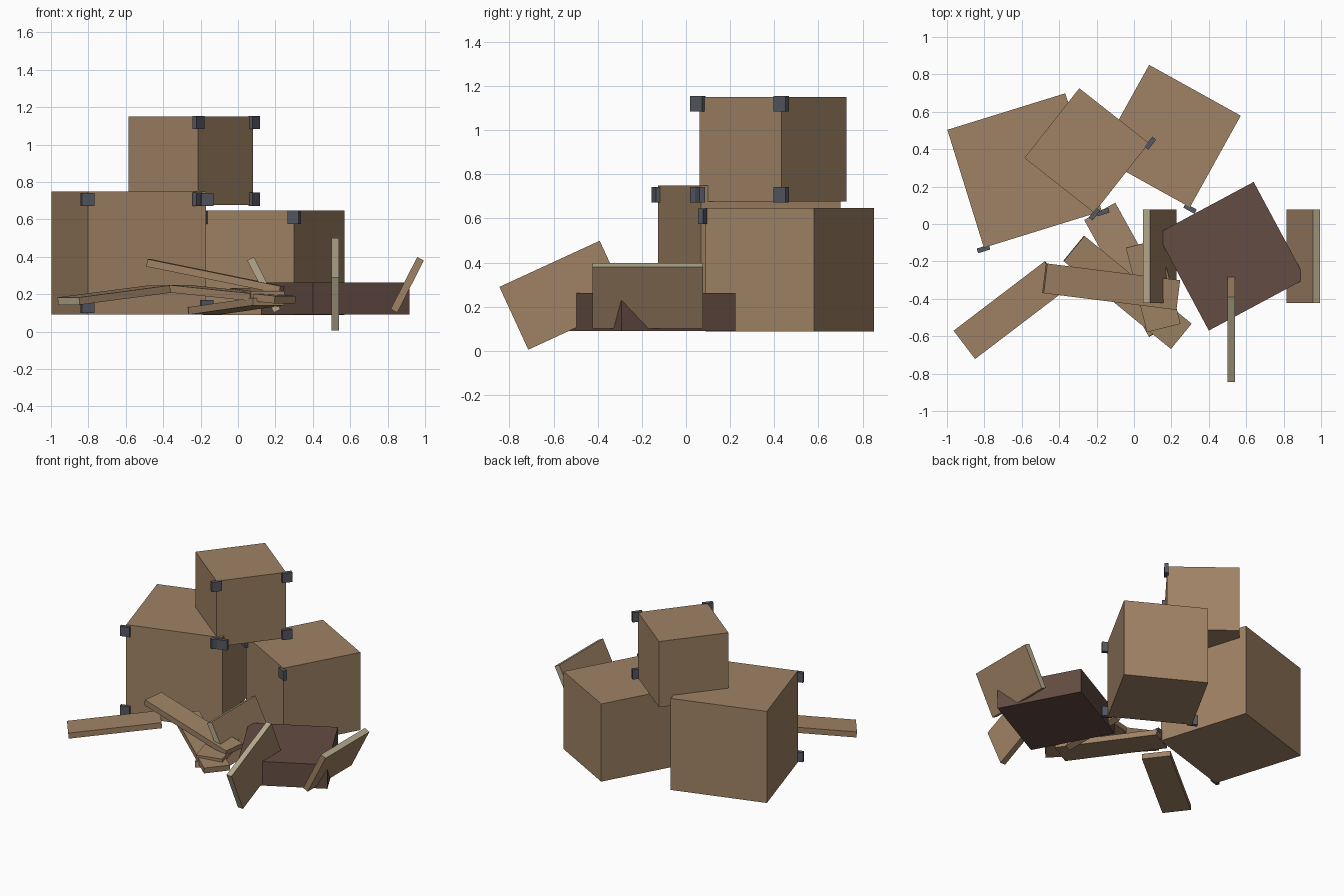
import bpy, bmesh
from math import radians
from mathutils import Matrix, Vector, Euler

if "Cube" in bpy.data.objects:
    bpy.data.objects.remove(bpy.data.objects["Cube"])


def material(name, rgb):
    m = bpy.data.materials.new(name)
    m.diffuse_color = (*rgb, 1)
    m.use_nodes = True
    m.node_tree.nodes["Principled BSDF"].inputs["Base Color"].default_value = m.diffuse_color
    return m


WOOD = material("brown wood", (0.35, 0.225, 0.13))
PALE = material("pale cut wood", (0.46, 0.40, 0.27))
DARK = material("dark wood", (0.125, 0.072, 0.056))
METAL = material("slate metal", (0.09, 0.098, 0.122))


def block(name, size, loc, rot, mat, pale=()):
    """Box of given size; faces whose local normal is listed in pale get the cut-wood colour."""
    bm = bmesh.new()
    bmesh.ops.create_cube(bm, size=1, matrix=Matrix.Diagonal((*size, 1)))
    bm.normal_update()
    for f in bm.faces:
        if any(f.normal.dot(Vector(n)) > 0.9 for n in pale):
            f.material_index = 1
    me = bpy.data.meshes.new(name)
    bm.to_mesh(me)
    bm.free()
    me.materials.append(mat)
    me.materials.append(PALE)
    ob = bpy.data.objects.new(name, me)
    ob.location = loc
    ob.rotation_euler = [radians(a) for a in rot]
    bpy.context.collection.objects.link(ob)
    return ob


def crate(name, size, height, loc, angle):
    """Closed crate with four corner brackets on its front face."""
    block(name, (size, size, height), loc, (0, 0, angle), WOOD)
    turn = Matrix.Rotation(radians(angle), 3, 'Z')
    for sx, side in ((-1, "left"), (1, "right")):
        for sz, level in ((-1, "lower"), (1, "upper")):
            local = Vector((sx * (size / 2 + 0.004), -size / 2 - 0.006, sz * (height / 2 - 0.066 * size)))
            block(f"{name}_{level}_{side}_bracket", (0.068, 0.026, 0.07),
                  Vector(loc) + turn @ local, (0, 0, angle), METAL)


# Closed crates
crate("large_crate", 0.66, 0.66, (-0.585, 0.286, 0.42), 17.2)
crate("medium_crate", 0.56, 0.56, (0.19, 0.47, 0.368), -29)
crate("top_crate", 0.474, 0.474, (-0.253, 0.393, 0.913), 51.8)

# Dark low crate body
block("dark_crate_base", (0.587, 0.587, 0.173), (0.52, -0.1725, 0.1765), (0, 0, 28.2), DARK)

# Broken side boards leaning around the dark crate
board = (0.04, 0.5, 0.313)
block("left_board", board, (0.138, -0.173, 0.25), (0, -27, 0), WOOD, [(0, 0, 1), (0, -1, 0)])
block("right_board", board, (0.905, -0.173, 0.25), (0, 27, 0), WOOD, [(0, 0, 1), (0, 1, 0)])
block("front_board", board, (0.52, -0.5525, 0.2525), (24.7, 0, 0), WOOD, [(0, 0, 1), (0, -1, 0)])

# Scattered planks: length, width, centre, pitch, heading
planks = [
    ("outer_plank", 0.614, 0.19, (-0.6625, -0.46, 0.195), -6, 37.3, [(-1, 0, 0)]),
    ("upper_plank", 0.73, 0.16, (-0.122, -0.335, 0.295), 11.4, -7.2, []),
    ("middle_plank", 0.743, 0.175, (-0.035, -0.365, 0.2), 4.6, -39.3, []),
    ("lower_plank", 0.714, 0.19, (-0.01, -0.245, 0.135), -4, -61, []),
    ("short_plank", 0.465, 0.185, (0.1025, -0.33, 0.205), 2, -76, []),
]
for name, length, width, loc, pitch, heading, pale in planks:
    block(name, (length, width, 0.04), loc, (0, pitch, heading), WOOD, pale)
